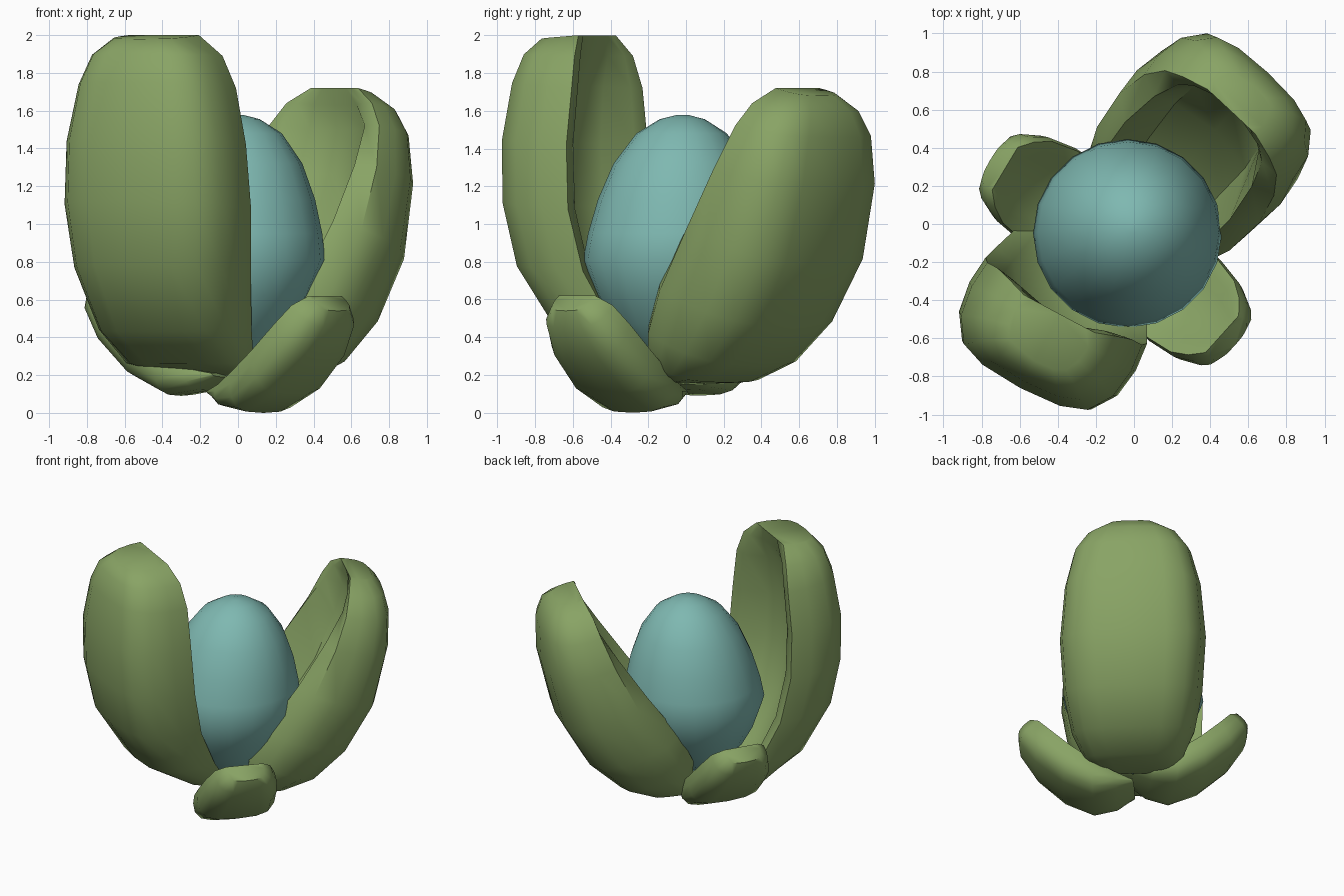
import bpy, bmesh
from math import cos, sin, radians, pi


def material(name, color):
    m = bpy.data.materials.new(name)
    m.diffuse_color = color
    return m


green = material("leaf_green", (0.25, 0.37, 0.13, 1))
teal = material("bud_teal", (0.21, 0.48, 0.44, 1))


def finish(bm, name, mat, angle):
    bmesh.ops.recalc_face_normals(bm, faces=bm.faces)
    me = bpy.data.meshes.new(name)
    bm.to_mesh(me)
    bm.free()
    me.materials.append(mat)
    ob = bpy.data.objects.new(name, me)
    bpy.context.collection.objects.link(ob)
    bpy.ops.object.select_all(action='DESELECT')
    ob.select_set(True)
    bpy.context.view_layer.objects.active = ob
    bpy.ops.object.shade_smooth_by_angle(angle=radians(angle))
    return ob


def loft(bm, rings):
    rows = [[bm.verts.new(p) for p in ring] for ring in rings]
    n = len(rows[0])
    for a, b in zip(rows, rows[1:]):
        for i in range(n):
            j = (i + 1) % n
            bm.faces.new((a[i], a[j], b[j], b[i]))
    bm.faces.new(rows[0][::-1])
    bm.faces.new(rows[-1])


# Half cross-section: (width fraction, 0 = rim .. 1 = back)
BACK = [(1.0, 0.0), (1.03, 0.3), (0.98, 0.62), (0.8, 0.87), (0.5, 0.97), (0.0, 1.0)]


def leaf(name, degrees, side_base, side_top, stations):
    """stations: back r, back z, rim r, rim z, half width, cavity depth, lip height"""
    a = radians(degrees)
    rings = []
    for br, bz, rr, rz, w, depth, lip in stations:
        side = side_base + (side_top - side_base) * min(bz, 1.0)
        back = BACK + [(-u, s) for u, s in BACK[-2::-1]]
        hollow = [(0.0, depth), (0.5, 0.8 * depth), (0.75, 0.1 * depth - lip)]
        hollow = [(-u, s) for u, s in hollow[:0:-1]] + hollow
        ring = []
        for u, s in back + hollow:
            r, z, e = rr + (br - rr) * s, rz + (bz - rz) * s, side + u * w
            ring.append((r * cos(a) - e * sin(a), r * sin(a) + e * cos(a), z))
        rings.append(ring)
    bm = bmesh.new()
    loft(bm, rings)
    return finish(bm, name, green, 50)


# Two large cupped leaves
leaf("large_leaf_front", 242, -0.16, -0.125, [
    (0.08, 0.19, 0.05, 0.20, 0.25, 0.0, 0),
    (0.45, 0.26, 0.18, 0.27, 0.34, 0.2, 0),
    (0.74, 0.43, 0.31, 0.46, 0.39, 0.35, 0),
    (0.96, 0.78, 0.45, 0.75, 0.45, 0.4, 0),
    (1.03, 1.12, 0.52, 1.08, 0.48, 0.42, 0),
    (1.04, 1.45, 0.54, 1.42, 0.46, 0.4, 0),
    (1.00, 1.75, 0.54, 1.72, 0.40, 0.35, 0),
    (0.95, 1.90, 0.56, 1.89, 0.33, 0.2, 0),
    (0.88, 1.98, 0.60, 2.00, 0.21, 0.0, 0)])
leaf("large_leaf_back", 47, 0.0, 0.03, [
    (0.04, 0.15, 0.00, 0.18, 0.24, 0.0, 0),
    (0.30, 0.16, 0.04, 0.27, 0.34, 0.15, 0.15),
    (0.53, 0.25, 0.11, 0.42, 0.42, 0.25, 0.25),
    (0.76, 0.46, 0.24, 0.65, 0.475, 0.35, 0.25),
    (0.95, 0.79, 0.45, 0.98, 0.50, 0.4, 0.22),
    (1.05, 1.20, 0.61, 1.30, 0.465, 0.4, 0.15),
    (1.06, 1.46, 0.70, 1.52, 0.40, 0.35, 0.05),
    (1.03, 1.59, 0.74, 1.64, 0.31, 0.2, 0),
    (0.96, 1.68, 0.78, 1.72, 0.17, 0.0, 0)])

# Two small leaves sharing one profile
SMALL = [
    (0.00, 0.10, 0.02, 0.12, 0.14, 0.0),
    (0.12, 0.03, 0.16, 0.15, 0.22, 0.15),
    (0.29, 0.00, 0.30, 0.22, 0.265, 0.2),
    (0.50, 0.10, 0.45, 0.33, 0.275, 0.25),
    (0.70, 0.28, 0.59, 0.47, 0.25, 0.2),
    (0.81, 0.45, 0.67, 0.57, 0.20, 0.15),
    (0.82, 0.54, 0.73, 0.62, 0.13, 0.0)]
for name, degrees, side, lift, wide in [("small_leaf_front", -42, -0.12, 0.0, 1.0),
                                        ("small_leaf_back", 149, 0.10, 0.09, 1.0)]:
    leaf(name, degrees, side, side,
         [(a, b + lift, c, d + lift, w * wide, h, 0) for a, b, c, d, w, h in SMALL])

# Egg-shaped bud
EGG = [(0.08, 0.25), (0.21, 0.34), (0.33, 0.47), (0.42, 0.62), (0.495, 0.81), (0.475, 0.95),
       (0.43, 1.13), (0.355, 1.32), (0.24, 1.48), (0.12, 1.555), (0.03, 1.578)]
bm = bmesh.new()
loft(bm, [[(-0.035 + 0.04 * (z - 0.8) + r * cos(2 * pi * i / 20),
            -0.05 + 0.04 * (z - 0.8) + r * sin(2 * pi * i / 20), z) for i in range(20)]
          for r, z in EGG])
finish(bm, "bud", teal, 60)
